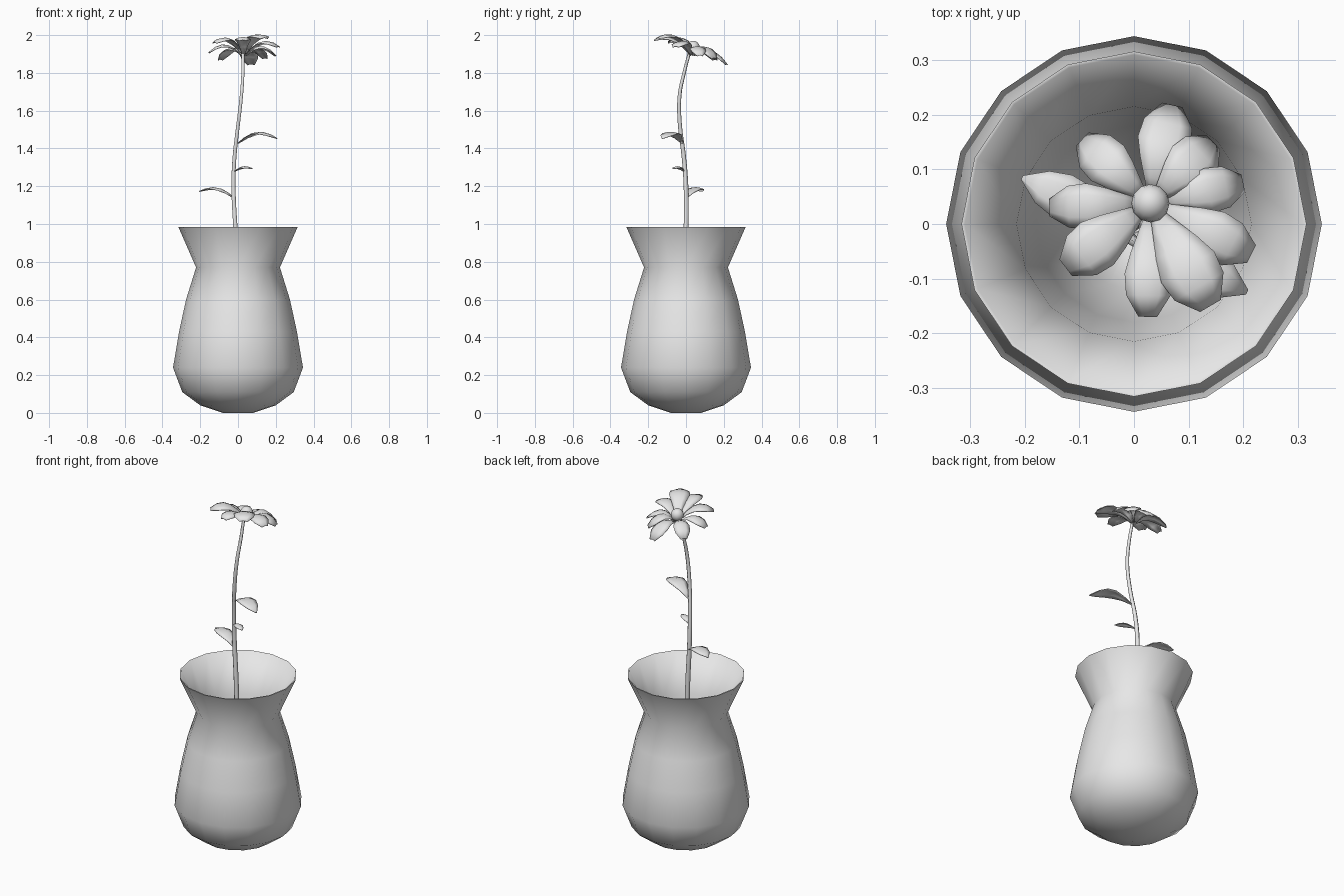
import bpy, bmesh, math
from mathutils import Vector

cube = bpy.data.objects.get("Cube")
if cube:
    bpy.data.objects.remove(cube, do_unlink=True)

grey = bpy.data.materials.new("plain_grey")
grey.use_nodes = True
grey.diffuse_color = (0.8, 0.8, 0.8, 1)
grey.node_tree.nodes["Principled BSDF"].inputs["Base Color"].default_value = (0.8, 0.8, 0.8, 1)


def finish(name, bm, angle=180):
    bmesh.ops.recalc_face_normals(bm, faces=bm.faces)
    mesh = bpy.data.meshes.new(name)
    bm.to_mesh(mesh)
    bm.free()
    obj = bpy.data.objects.new(name, mesh)
    bpy.context.collection.objects.link(obj)
    mesh.materials.append(grey)
    bpy.ops.object.select_all(action='DESELECT')
    obj.select_set(True)
    bpy.context.view_layer.objects.active = obj
    bpy.ops.object.shade_smooth_by_angle(angle=math.radians(angle))
    return obj


def bridge(bm, rings, closed):
    for a, b in zip(rings, rings[1:]):
        n = len(a)
        for i in range(n if closed else n - 1):
            j = (i + 1) % n
            bm.faces.new((a[i], a[j], b[j], b[i]))


def lathe(name, profile, sides, angle):
    bm = bmesh.new()
    rings = []
    for r, z in profile:
        angles = [math.tau * i / sides for i in range(sides)]
        rings.append([bm.verts.new((r * math.cos(a), r * math.sin(a), z)) for a in angles])
    bridge(bm, rings, True)
    bm.faces.new(rings[0])
    bm.faces.new(rings[-1])
    return finish(name, bm, angle)


def blade(name, base, tip, width, heights, outline, cup):
    """Thin leaf or petal: rows across a line from base to tip, bent by heights."""
    bm = bmesh.new()
    base, tip = Vector(base), Vector(tip)
    along = tip - base
    side = Vector((-along.y, along.x, 0)).normalized()
    rows = []
    for k, (w, h) in enumerate(zip(outline, heights)):
        t = k / (len(outline) - 1)
        mid = base + along * t + Vector((0, 0, h))
        rows.append([bm.verts.new(mid + side * (s * w * width / 2)
                                  - Vector((0, 0, cup * w * s * s)))
                     for s in (-1, -0.5, 0, 0.5, 1)])
    bridge(bm, rows, False)
    obj = finish(name, bm)
    shell = obj.modifiers.new("thickness", 'SOLIDIFY')
    shell.thickness = 0.004
    return obj


# Vase: outer wall, thin rim, then the hollow inside
lathe("vase", [(0.08, 0), (0.2, 0.04), (0.295, 0.11), (0.344, 0.24), (0.312, 0.43),
               (0.275, 0.6), (0.222, 0.77), (0.316, 0.985), (0.31, 0.985),
               (0.215, 0.77), (0.18, 0.5), (0.12, 0.2), (0.02, 0.06)], 16, 75)

# Stem: a tapering tube along a gentle curve
curve = bpy.data.curves.new("stem", 'CURVE')
curve.dimensions = '3D'
curve.bevel_depth = 0.014
curve.bevel_resolution = 1
curve.use_fill_caps = True
curve.resolution_u = 4
path = [(0, 0, 0.1), (-0.01, 0, 0.9), (-0.024, 0, 1.2), (-0.018, -0.012, 1.36),
        (0, -0.032, 1.52), (0.018, -0.034, 1.68), (0.026, -0.01, 1.8), (0.026, 0.016, 1.9)]
spline = curve.splines.new('BEZIER')
spline.bezier_points.add(len(path) - 1)
for i, (point, co) in enumerate(zip(spline.bezier_points, path)):
    point.co = co
    point.radius = 1 - 0.06 * i
    point.handle_left_type = point.handle_right_type = 'AUTO'
curve.materials.append(grey)
bpy.context.collection.objects.link(bpy.data.objects.new("stem", curve))

# Leaves arching out from the stem
leaf_outline = (0.12, 0.5, 0.9, 1, 0.75, 0.1)
for name, base, tip, width, arch in (
        ("lower_leaf", (-0.02, 0, 1.14), (-0.205, 0.085, 1.175), 0.085, 0.036),
        ("small_leaf", (-0.02, -0.01, 1.28), (0.077, -0.07, 1.295), 0.045, 0.018),
        ("upper_leaf", (0, -0.02, 1.43), (0.207, -0.125, 1.455), 0.095, 0.045)):
    bend = [arch * math.sin(math.pi * k / 5) for k in range(6)]
    blade(name, base, tip, width, bend, leaf_outline, 0.008)

# Flower head: petals around a tilted centre, rising then drooping
centre = Vector((0.03, 0.038, 1.94))


def on_head(x, y, h):
    return (x, y, centre.z - 0.36 * (y - centre.y) + h)


petal_outline = (0.15, 0.45, 0.75, 0.98, 0.9, 0.38)
petals = [(0.07, 0.218, 0.1, 0.004), (0.145, 0.15, 0.095, 0.012), (0.2, 0.075, 0.085, 0),
          (0.215, -0.055, 0.095, 0), (0.14, -0.15, 0.115, 0.012), (0.025, -0.17, 0.09, -0.006),
          (-0.125, -0.08, 0.1, 0.012), (-0.155, 0.03, 0.085, 0), (-0.095, 0.155, 0.09, 0.006)]
for i, (x, y, width, lift) in enumerate(petals):
    out = (Vector((x, y, 0)) - Vector((centre.x, centre.y, 0))).normalized() * 0.012
    base = on_head(centre.x + out.x, centre.y + out.y, -0.045 + lift)
    tip = on_head(x, y, -0.032 + lift)
    blade(f"petal_{i + 1}", base, tip, width, (0, 0.03, 0.046, 0.046, 0.03, 0),
          petal_outline, 0.012)

# Flower centre
bm = bmesh.new()
bmesh.ops.create_uvsphere(bm, u_segments=12, v_segments=8, radius=0.035)
bmesh.ops.translate(bm, verts=bm.verts, vec=centre - Vector((0, 0, 0.005)))
finish("flower_centre", bm)
